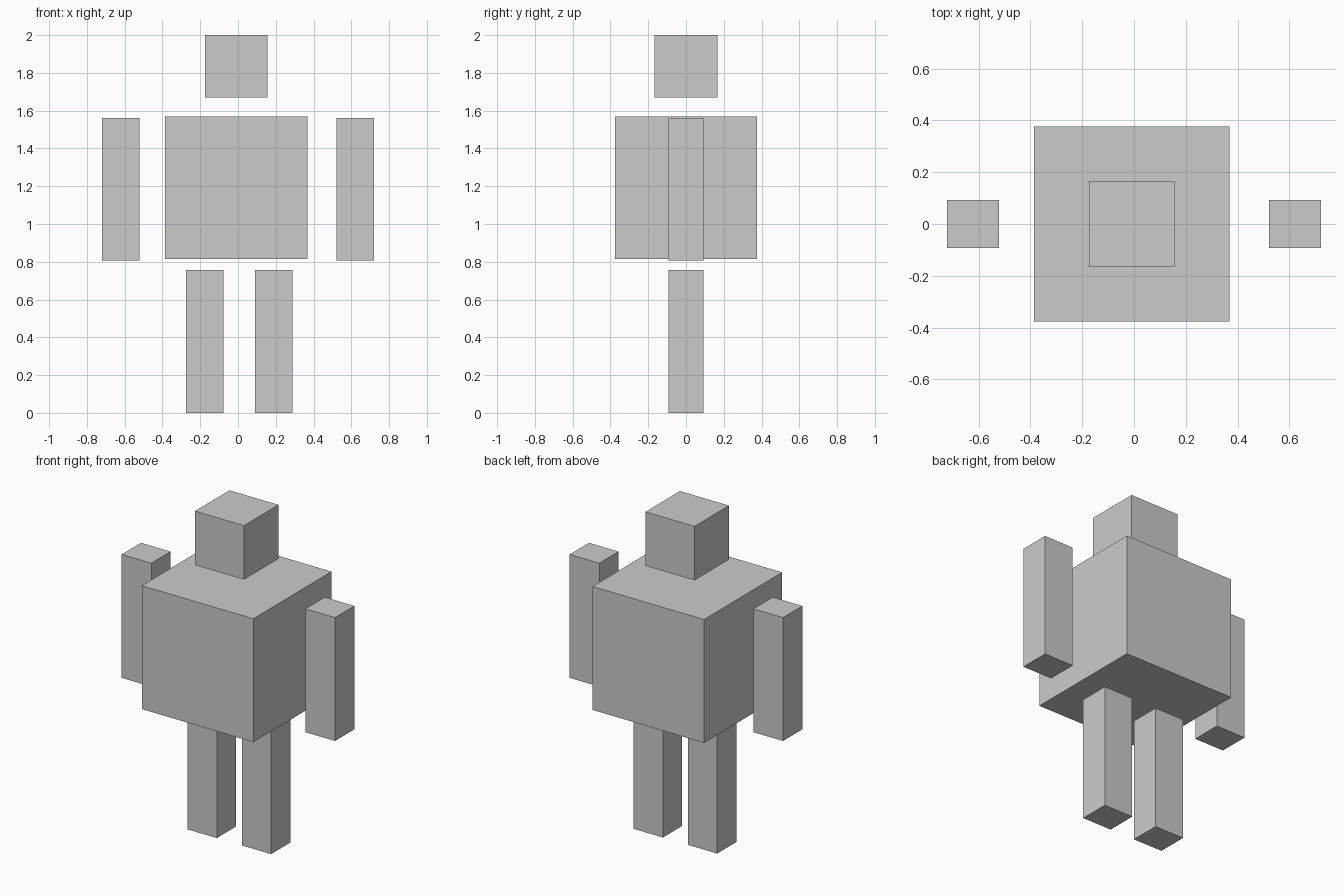
import bpy

if "Cube" in bpy.data.objects:
    bpy.data.objects.remove(bpy.data.objects["Cube"])

# One plain grey for the whole figure
grey = bpy.data.materials.new("plain grey")
grey.diffuse_color = (0.6, 0.6, 0.6, 1.0)
grey.use_nodes = True
grey.node_tree.nodes["Principled BSDF"].inputs["Base Color"].default_value = grey.diffuse_color


def box(name, x, y, z):
    """Flat-faced box from (min, max) ranges on each axis."""
    ranges = (x, y, z)
    centre = [(a + b) / 2 for a, b in ranges]
    bpy.ops.mesh.primitive_cube_add(size=1, location=centre)
    ob = bpy.context.object
    ob.name = name
    ob.scale = [b - a for a, b in ranges]
    bpy.ops.object.transform_apply(location=False, rotation=False, scale=True)
    ob.data.materials.append(grey)
    return ob


# Head and torso, both slightly left of centre
box("head", (-0.174, 0.157), (-0.166, 0.166), (1.67, 2.0))
box("torso", (-0.386, 0.368), (-0.377, 0.377), (0.814, 1.568))

# Arms and legs share the same slim section
limb_y = (-0.093, 0.093)
for side, arm_x, leg_x in (("left", -0.621, -0.177), ("right", 0.621, 0.19)):
    box(side + "_arm", (arm_x - 0.1, arm_x + 0.1), limb_y, (0.807, 1.561))
    box(side + "_leg", (leg_x - 0.099, leg_x + 0.099), limb_y, (0.0, 0.757))
